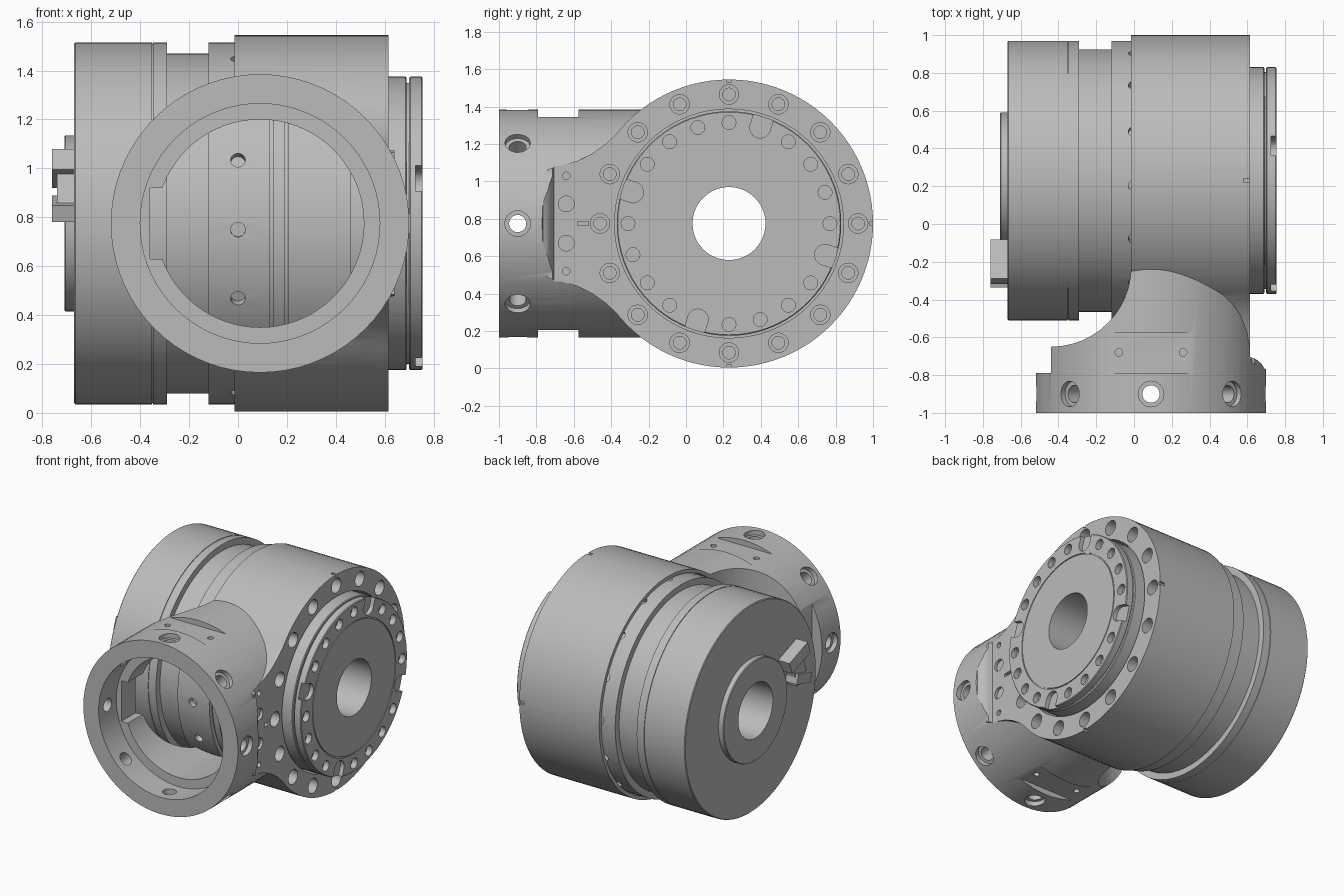
import bpy, bmesh, math
from mathutils import Matrix, Vector

if "Cube" in bpy.data.objects:
    bpy.data.objects.remove(bpy.data.objects["Cube"])

CY, CZ = 0.23, 0.775          # main axis, running along x
COLLAR_X = 0.09               # collar axis, running along y
SEG = 72

metal = bpy.data.materials.new("grey_metal")
metal.use_nodes = True
GREY = (0.5, 0.5, 0.5, 1)
metal.diffuse_color = GREY
metal.node_tree.nodes["Principled BSDF"].inputs["Base Color"].default_value = GREY


def finish(name, bm):
    bmesh.ops.recalc_face_normals(bm, faces=bm.faces[:])
    mesh = bpy.data.meshes.new(name)
    bm.to_mesh(mesh)
    bm.free()
    mesh.materials.append(metal)
    obj = bpy.data.objects.new(name, mesh)
    bpy.context.scene.collection.objects.link(obj)
    return obj


def cylinders(name, specs):
    """One mesh of rods, each given as start, end, radius, sides."""
    bm = bmesh.new()
    for start, end, radius, sides in specs:
        a, b = Vector(start), Vector(end)
        turn = (b - a).to_track_quat('Z', 'Y').to_matrix().to_4x4()
        bmesh.ops.create_cone(bm, cap_ends=True, segments=sides, radius1=radius, radius2=radius,
                              depth=(b - a).length, matrix=Matrix.Translation((a + b) / 2) @ turn)
    return finish(name, bm)


def boxes(name, specs):
    """One mesh of boxes, each given as centre, size, tilt about x."""
    bm = bmesh.new()
    for centre, size, tilt in specs:
        bmesh.ops.create_cube(bm, size=1, matrix=Matrix.Translation(centre)
                              @ Matrix.Rotation(tilt, 4, 'X') @ Matrix.Diagonal((*size, 1)))
    return finish(name, bm)


def prism(name, points, offset):
    bm = bmesh.new()
    face = bm.faces.new([bm.verts.new(p) for p in points])
    ext = bmesh.ops.extrude_face_region(bm, geom=[face])
    bmesh.ops.translate(bm, vec=offset, verts=[g for g in ext["geom"] if isinstance(g, bmesh.types.BMVert)])
    return finish(name, bm)


def lathe(name, profile):
    """Closed (x, radius) profile turned about the main axis."""
    bm = bmesh.new()
    rings = []
    for i in range(SEG):
        a = math.tau * i / SEG
        rings.append([bm.verts.new((x, CY + r * math.cos(a), CZ + r * math.sin(a))) for x, r in profile])
    n = len(profile)
    for i in range(SEG):
        p, q = rings[i], rings[(i + 1) % SEG]
        for j in range(n):
            k = (j + 1) % n
            bm.faces.new((p[j], p[k], q[k], q[j]))
    return finish(name, bm)


def combine(obj, tool, operation='DIFFERENCE'):
    mod = obj.modifiers.new("cut", 'BOOLEAN')
    mod.object, mod.operation, mod.solver = tool, operation, 'EXACT'
    bpy.context.view_layer.update()
    result = bpy.data.meshes.new_from_object(obj.evaluated_get(bpy.context.evaluated_depsgraph_get()))
    obj.modifiers.clear()
    obj.data = result
    bpy.data.objects.remove(tool)


def smooth(obj):
    bpy.ops.object.select_all(action='DESELECT')
    obj.select_set(True)
    bpy.context.view_layer.objects.active = obj
    bpy.ops.object.shade_smooth_by_angle(angle=math.radians(28))


def around(radius, degrees, x):
    a = math.radians(degrees)
    return (x, CY + radius * math.cos(a), CZ + radius * math.sin(a))


def collar_point(radius, i, y=-0.9):
    a = i * math.tau / 8
    return (COLLAR_X + radius * math.cos(a), y, CZ + radius * math.sin(a))


# Housing: drum, front collar and the blended web between them
housing = cylinders("joint_housing", [((-0.05, CY, CZ), (0.64, CY, CZ), 0.77, 96)])
combine(housing, cylinders("collar", [((COLLAR_X, -1, CZ), (COLLAR_X, 0.1, CZ), 0.61, SEG)]), 'UNION')
half = [(-0.74, 0.29), (-0.66, 0.312), (-0.58, 0.335), (-0.5, 0.375), (-0.43, 0.425),
        (-0.36, 0.49), (-0.3, 0.55), (-0.1, 0.58)]
outline = [(0.25, y, CZ + h) for y, h in half] + [(0.25, y, CZ - h) for y, h in reversed(half)]
combine(housing, prism("web", outline, (0.39, 0, 0)), 'UNION')

# Trim the left flank along a concave arc and the right flank to a flat plate
arc = [(-0.44 + 0.425 * math.sin(t * math.pi / 24), -0.225 - 0.425 * math.cos(t * math.pi / 24))
       for t in range(13)]
left = [(-1, -0.79), (-0.44, -0.79)] + arc + [(-0.015, 1.2), (-1, 1.2)]
right = [(0.615, 1.2), (0.615, -0.705), (0.645, -0.715), (0.675, -0.74), (0.69, -0.765), (0.75, -0.79), (1, 1.2)]
for side in (left, right):
    combine(housing, prism("flank_cut", [(x, y, -0.5) for x, y in side], (0, 0, 3)))

# Hollow the inside
for start, end, radius in [((-1, CY, CZ), (0.47, CY, CZ), 0.745),
                           ((0.4, CY, CZ), (0.8, CY, CZ), 0.612),
                           ((COLLAR_X, -1.2, CZ), (COLLAR_X, -0.3, CZ), 0.425),
                           ((COLLAR_X, -1.2, CZ), (COLLAR_X, -0.8, CZ), 0.49)]:
    combine(housing, cylinders("hollow_cut", [(start, end, radius, SEG)]))

# Flat pads above and below, lip notch, alignment slots
combine(housing, boxes("pad_cut", [((COLLAR_X, -0.6825, CZ + s * 0.67), (1, 0.215, 0.2), 0) for s in (-1, 1)]
                       + [((-0.28, -0.72, CZ), (0.16, 0.3, 0.29), 0)]))
combine(housing, boxes("slot_cut", [((0.61, -0.55, CZ), (0.06, 0.06, 0.022), 0), ((0.61, 1.0, CZ), (0.06, 0.03, 0.022), 0)]
                       + [((0.61, CY, CZ + s * 0.77), (0.06, 0.022, 0.03), 0) for s in (-1, 1)]))

# Screw holes: collar ring, face ring, pads and side plate
combine(housing, cylinders("collar_holes", [(collar_point(0.4, i), collar_point(0.75, i), 0.046, 24) for i in range(8)]))
combine(housing, cylinders("collar_seats", [(collar_point(0.575, i), collar_point(0.75, i), 0.068, 24) for i in range(8)]))
for radius, deep in ((0.052, 0.54), (0.034, 0.5)):
    combine(housing, cylinders("face_holes", [(around(0.69, i * 22.5, deep), around(0.69, i * 22.5, 0.7), radius, 24)
                                              for i in range(16)]))
small = [((COLLAR_X + sx * 0.17, -0.68, CZ + sz * 0.53), (COLLAR_X + sx * 0.17, -0.68, CZ + sz * 0.7), 0.02, 16)
         for sx in (-1, 1) for sz in (-1, 1)]
for s in (-1, 1):
    small += [((0.57, -0.64, CZ + s * 0.255), (0.7, -0.64, CZ + s * 0.255), 0.02, 16),
              ((0.595, -0.64, CZ + s * 0.105), (0.7, -0.64, CZ + s * 0.105), 0.042, 20)]
combine(housing, cylinders("small_holes", small))
smooth(housing)

# Motor unit: rear boss, drum, neck, inner body and output flange on one bore
motor = lathe("motor_and_output_flange", [
    (-0.71, 0.195), (-0.71, 0.355), (-0.705, 0.36), (-0.67, 0.36), (-0.67, 0.735), (-0.665, 0.74),
    (-0.352, 0.74), (-0.352, 0.735), (-0.347, 0.735), (-0.347, 0.74), (-0.29, 0.74), (-0.29, 0.695),
    (-0.12, 0.695), (-0.12, 0.74), (0.13, 0.74), (0.13, 0.71), (0.145, 0.71), (0.145, 0.725),
    (0.19, 0.725), (0.19, 0.71), (0.205, 0.71), (0.205, 0.74), (0.46, 0.74), (0.46, 0.6),
    (0.685, 0.6), (0.69, 0.595), (0.69, 0.575), (0.7, 0.575), (0.7, 0.595), (0.705, 0.6),
    (0.75, 0.6), (0.755, 0.595), (0.755, 0.47), (0.749, 0.47), (0.749, 0.463), (0.755, 0.463), (0.755, 0.195)])
combine(motor, cylinders("ring_holes", [(around(0.7, i * 22.5 + 2, 0), around(0.8, i * 22.5 + 2, 0), 0.03, 20)
                                        for i in range(16)]))
combine(motor, cylinders("flange_holes", [(around(0.54, i * 18, 0.715), around(0.54, i * 18, 0.8), 0.037, 20)
                                          for i in range(20) if i % 5 != 4]))

# Keyed pockets open to the flange rim
for i in range(4):
    deg = 72 + 90 * i
    combine(motor, cylinders("pocket", [(around(0.54, deg, 0.725), around(0.54, deg, 0.8), 0.056, 24)]))
    combine(motor, boxes("pocket_mouth", [(around(0.59, deg, 0.76), (0.07, 0.1, 0.11), math.radians(deg))]))
smooth(motor)

# Cable connector on the rear face
boxes("connector_head", [((-0.71, -0.2, 1.0), (0.1, 0.22, 0.09), math.radians(-20))])
boxes("connector_body", [((-0.705, -0.23, 0.89), (0.07, 0.12, 0.17), math.radians(-15))])
boxes("connector_foot", [((-0.715, -0.25, 0.835), (0.09, 0.16, 0.07), math.radians(15))])
